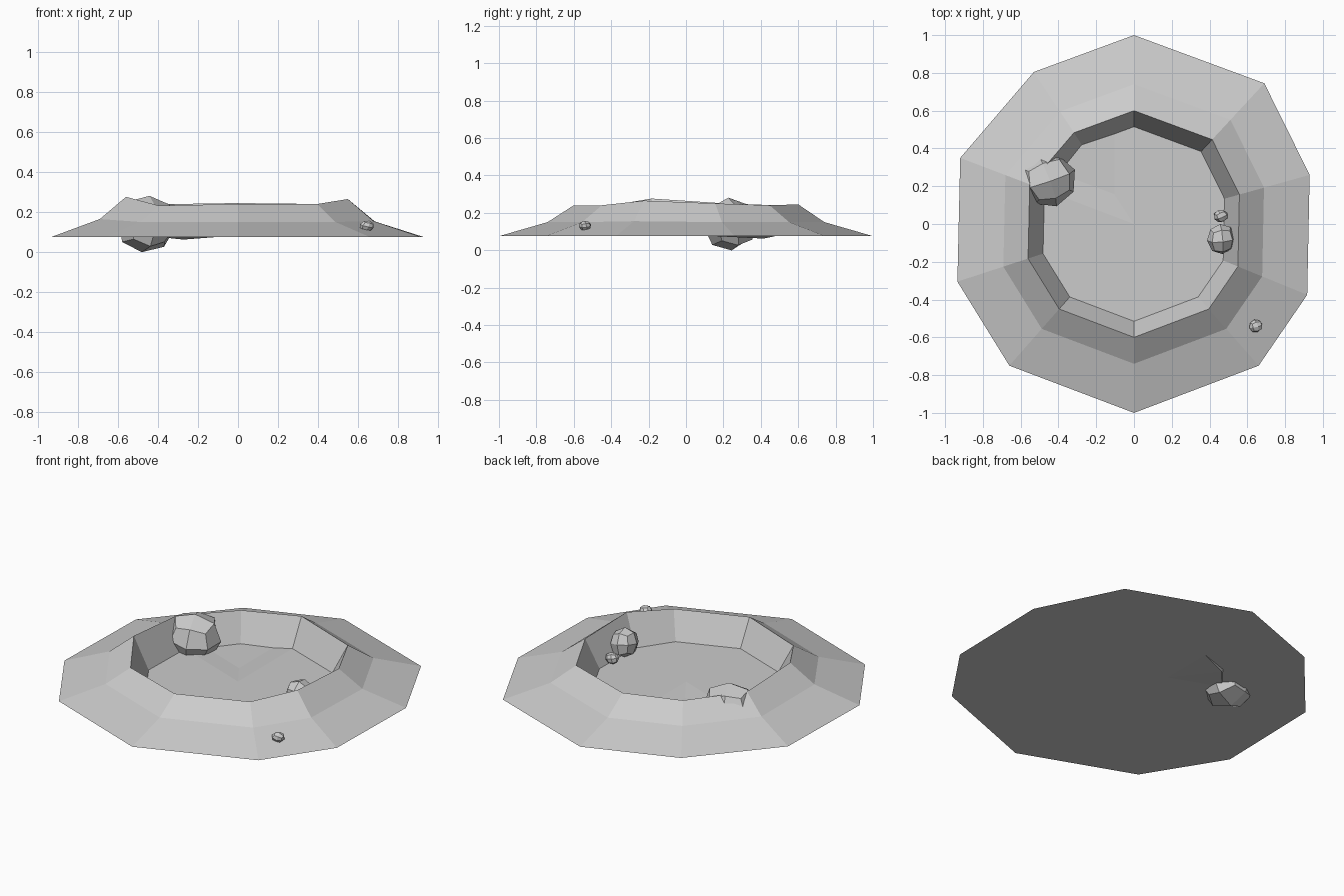
import bpy, bmesh, random
from mathutils import Vector, Euler

if "Cube" in bpy.data.objects:
    bpy.data.objects.remove(bpy.data.objects["Cube"])

random.seed(4)


def make_object(name, bm):
    bmesh.ops.recalc_face_normals(bm, faces=bm.faces)
    mesh = bpy.data.meshes.new(name)
    bm.to_mesh(mesh)
    bm.free()
    obj = bpy.data.objects.new(name, mesh)
    bpy.context.collection.objects.link(obj)
    return obj


# Crater: one ten-sided outline, repeated at shrinking scale
outline = [(0, 1), (.69, .745), (.93, .26), (.917, -.375), (.66, -.75),
           (0, -1), (-.66, -.75), (-.935, -.305), (-.92, .35), (-.53, .805)]
rim_z = [.245, .24, .25, .265, .24, .24, .232, .276, .25, .24]
mid_z = [.15, .15, .15, .155, .15, .15, .15, .165, .155, .15]
floor_z = [.083] * 9 + [.062]          # the floor dips at one corner

bm = bmesh.new()
rings = []
for scale, heights in ((1, [.075] * 10), (.74, mid_z), (.6, rim_z), (.515, floor_z)):
    rings.append([bm.verts.new((x * scale, y * scale, z))
                  for (x, y), z in zip(outline, heights)])
for lower, upper in zip(rings, rings[1:]):
    for i in range(10):
        j = (i + 1) % 10
        bm.faces.new((lower[i], lower[j], upper[j], upper[i]))
# Floor fan and flat underside
centre = bm.verts.new((0, 0, .083))
for i in range(10):
    bm.faces.new((rings[-1][i], rings[-1][(i + 1) % 10], centre))
bm.faces.new(rings[0][::-1])
make_object("crater", bm)


# Rocks: rounded cubes of 24 flat faces, slightly roughened
def rock(name, location, size, rotation, rough):
    bm = bmesh.new()
    bmesh.ops.create_cube(bm, size=2)
    bmesh.ops.subdivide_edges(bm, edges=bm.edges[:], cuts=1, use_grid_fill=True)
    turn = Euler(rotation).to_matrix()
    for v in bm.verts:
        p = turn @ v.co.normalized() * random.uniform(1 - rough, 1 + rough)
        v.co = Vector(location) + Vector(a * b for a, b in zip(p, size))
    make_object(name, bm)


rock("large_boulder", (-.462, .235, .143), (.152, .146, .143), (.1, .1, .35), .07)
rock("small_boulder", (.462, -.08, .163), (.076, .083, .083), (.2, .1, .1), .03)
rock("inner_pebble", (.46, .042, .116), (.039, .034, .033), (.3, .2, .5), .04)
rock("outer_pebble", (.645, -.54, .13), (.038, .034, .028), (.2, .3, .3), .04)
